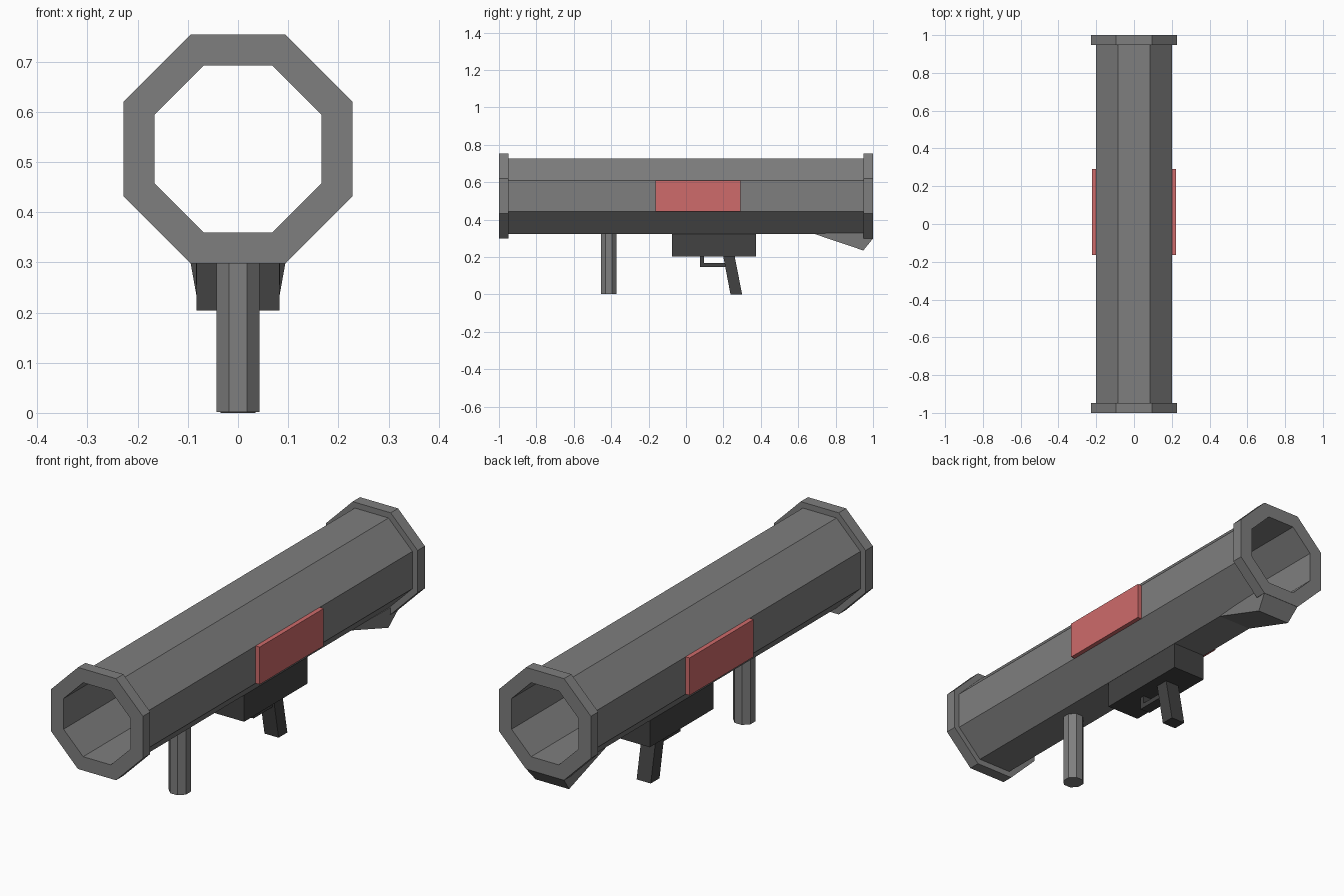
import bpy, bmesh, math

if "Cube" in bpy.data.objects:
    bpy.data.objects.remove(bpy.data.objects["Cube"])

def material(name, rgb):
    m = bpy.data.materials.new(name)
    m.diffuse_color = (*rgb, 1)
    m.use_nodes = True
    m.node_tree.nodes["Principled BSDF"].inputs["Base Color"].default_value = m.diffuse_color
    return m

GREY = material("metal grey", (0.21, 0.21, 0.21))
DARK = material("dark grey", (0.055, 0.055, 0.055))
RED = material("panel red", (0.62, 0.145, 0.145))
CZ = 0.526                      # height of tube axis
K = 1 / math.cos(math.pi / 8)   # octagon apothem -> radius

def build(name, verts, faces, mat):
    me = bpy.data.meshes.new(name)
    me.from_pydata(verts, [], faces)
    bm = bmesh.new()
    bm.from_mesh(me)
    bmesh.ops.recalc_face_normals(bm, faces=bm.faces)
    bm.to_mesh(me)
    bm.free()
    me.materials.append(mat)
    ob = bpy.data.objects.new(name, me)
    bpy.context.collection.objects.link(ob)
    return ob

def octagon(a):
    return [(a * K * math.cos((i + .5) * math.pi / 4),
             a * K * math.sin((i + .5) * math.pi / 4)) for i in range(8)]

def side_prism(name, profile, half, mat):
    """Extrude a (y, z) outline across x."""
    n = len(profile)
    v = [(s * half, y, z) for s in (-1, 1) for y, z in profile]
    f = [tuple(range(n)), tuple(range(n, 2 * n))]
    f += [(i, (i + 1) % n, (i + 1) % n + n, i + n) for i in range(n)]
    return build(name, v, f, mat)

def box(name, x0, x1, y0, y1, z0, z1, mat):
    ob = side_prism(name, [(y0, z0), (y1, z0), (y1, z1), (y0, z1)], (x1 - x0) / 2, mat)
    ob.location.x = (x0 + x1) / 2
    return ob

# hollow eight-sided tube with a raised rim at each end
profile = [(-1, .166), (-1, .228), (-.948, .228), (-.948, .202),
           (.948, .202), (.948, .228), (1, .228), (1, .166)]
n = len(profile)
verts = [(x, y, CZ + z) for y, a in profile for x, z in octagon(a)]
faces = [(r * 8 + i, r * 8 + (i + 1) % 8,
          (r + 1) % n * 8 + (i + 1) % 8, (r + 1) % n * 8 + i)
         for r in range(n) for i in range(8)]
build("launch_tube", verts, faces, GREY)

# red side panels
for side, s in (("left", -1), ("right", 1)):
    a, b = sorted((s * .198, s * .222))
    box(side + "_panel", a, b, -.163, .291, .442, .61, RED)

# front post grip
verts = [(x, -.413 + y, z) for z in (.002, .335) for x, y in octagon(.0425)]
faces = [tuple(range(8)), tuple(range(8, 16))]
faces += [(i, (i + 1) % 8, (i + 1) % 8 + 8, i + 8) for i in range(8)]
build("front_grip", verts, faces, GREY)

# trigger housing, rear grip and guard
box("trigger_housing", -.083, .083, -.075, .375, .204, .335, DARK)
side_prism("rear_grip", [(.238, 0), (.3, 0), (.258, .215), (.197, .215)], .035, DARK)
side_prism("trigger_guard", [(.075, .21), (.075, .146), (.225, .146),
                             (.225, .168), (.096, .168), (.096, .21)], .025, DARK)

# tapered shoulder rest under the rear rim
verts = []
for s in (-1, 1):
    verts += [(s * .084, .67, .329), (s * .083, .948, .235),
              (s * .0945, 1, .299), (s * .0945, .948, .329)]
faces = [(0, 1, 2, 3), (4, 5, 6, 7)] + [(i, (i + 1) % 4, (i + 1) % 4 + 4, i + 4) for i in range(4)]
build("shoulder_rest", verts, faces, GREY)
